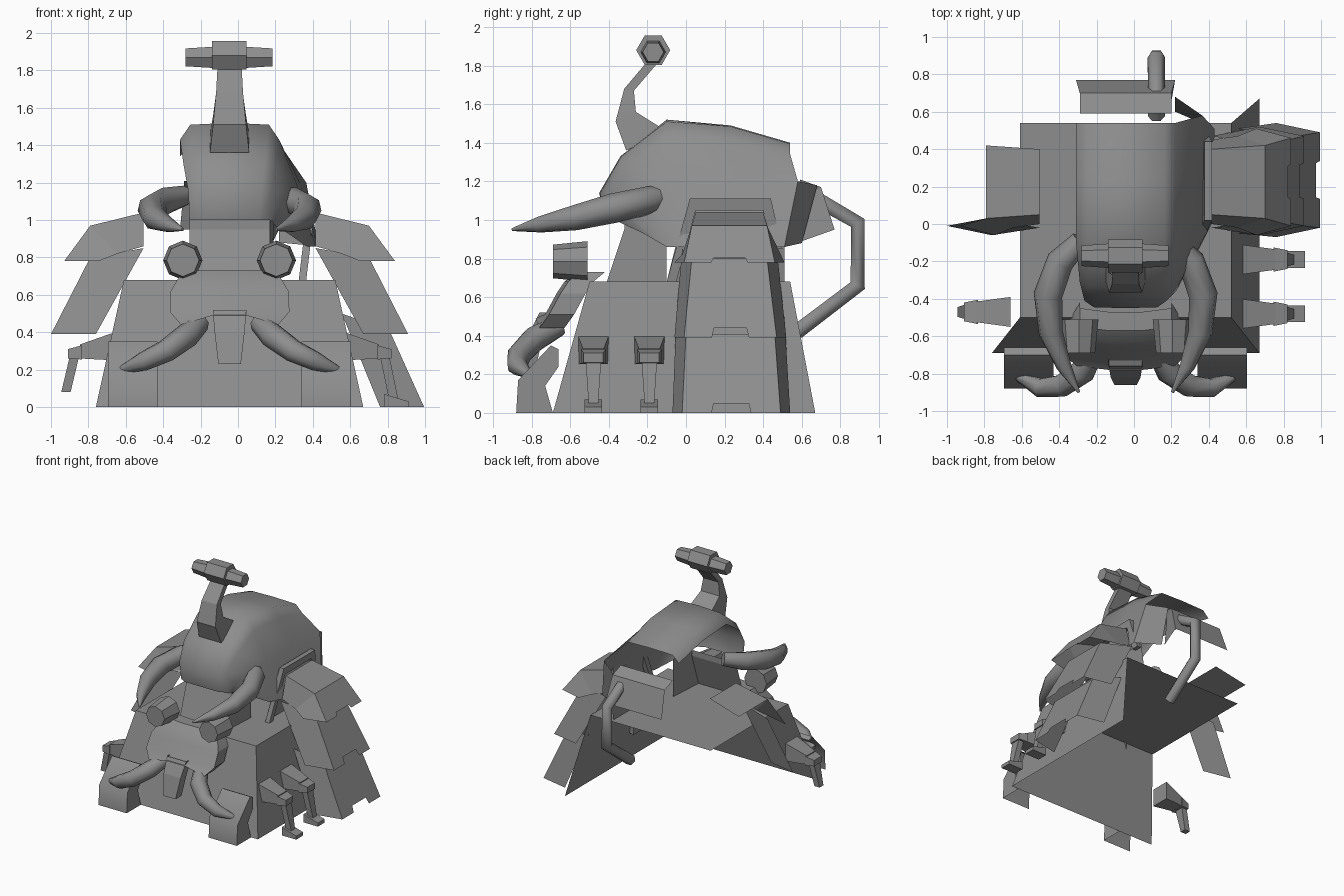
import bpy, bmesh, math
from mathutils import Vector

if "Cube" in bpy.data.objects:
    bpy.data.objects.remove(bpy.data.objects["Cube"])

grey = bpy.data.materials.new("stone grey")
grey.use_nodes = True
COL = (0.27, 0.27, 0.27, 1)
grey.diffuse_color = COL
grey.node_tree.nodes["Principled BSDF"].inputs["Base Color"].default_value = COL

AX = -0.045  # symmetry plane of the machine
SIDES = (("left", 1), ("right", -1))


def finish(ob, smooth):
    ob.data.materials.clear()
    ob.data.materials.append(grey)
    if smooth:
        bpy.ops.object.select_all(action='DESELECT')
        ob.select_set(True)
        bpy.context.view_layer.objects.active = ob
        bpy.ops.object.shade_smooth_by_angle(angle=math.radians(smooth))


def mesh(name, verts, faces, smooth=None):
    me = bpy.data.meshes.new(name)
    me.from_pydata([tuple(v) for v in verts], [], faces)
    ob = bpy.data.objects.new(name, me)
    bpy.context.collection.objects.link(ob)
    bm = bmesh.new()
    bm.from_mesh(me)
    bmesh.ops.recalc_face_normals(bm, faces=bm.faces)
    bm.to_mesh(me)
    bm.free()
    finish(ob, smooth)


def grid(name, rows, smooth=None):
    """Open sheet through rows of equal length."""
    n = len(rows[0])
    faces = [(r * n + i, r * n + i + 1, (r + 1) * n + i + 1, (r + 1) * n + i)
             for r in range(len(rows) - 1) for i in range(n - 1)]
    mesh(name, [v for row in rows for v in row], faces, smooth)


def loft(name, rings):
    """Closed solid through rings of equal length."""
    n, m = len(rings[0]), len(rings)
    faces = [(r * n + i, r * n + (i + 1) % n, (r + 1) * n + (i + 1) % n, (r + 1) * n + i)
             for r in range(m - 1) for i in range(n)]
    faces += [tuple(range(n)), tuple(range((m - 1) * n, m * n))]
    mesh(name, [v for ring in rings for v in ring], faces)


def tube(name, path, radii, res=2, smooth=65):
    """Tapered tube along a path, with 4 + 2 * res sides."""
    cu = bpy.data.curves.new(name, 'CURVE')
    cu.dimensions = '3D'
    cu.bevel_depth, cu.bevel_resolution, cu.use_fill_caps = 1, res, True
    sp = cu.splines.new('POLY')
    sp.points.add(len(path) - 1)
    for p, co, r in zip(sp.points, path, radii):
        p.co, p.radius = (*co, 1), r
    ob = bpy.data.objects.new(name, cu)
    bpy.context.collection.objects.link(ob)
    bpy.ops.object.select_all(action='DESELECT')
    ob.select_set(True)
    bpy.context.view_layer.objects.active = ob
    bpy.ops.object.convert(target='MESH')
    finish(bpy.context.object, smooth)


def mirrored(points, s=1):
    return [(AX + s * x, y, z) for x, y, z in points]


# Base: roof, front wall and one side wall; back and other side stay open
mesh("base_hull",
     mirrored([(-.565, -.5, .68), (.565, -.5, .68), (.565, .54, .68), (-.565, .54, .68),
               (-.715, -.69, 0), (.715, -.69, 0), (.715, .67, 0)]),
     [(0, 1, 2, 3), (4, 5, 1, 0), (5, 6, 2, 1)])

# Front corner feet: bent cover plate and one ragged side plate
FOOT = [(-.88, 0), (-.87, .17), (-.70, .35), (-.66, .33), (-.66, .24), (-.73, .14), (-.69, 0)]
for side, s in SIDES:
    grid(side + "_corner_foot", [mirrored([(.385, y, z), (.65, y, z)], s) for y, z in FOOT[:4]], 55)
    x = .65 if s > 0 else .385
    mesh(side + "_corner_foot_side", mirrored([(x, y, z) for y, z in FOOT], s), [tuple(range(7))])

# Domed head shell, open on one side, beneath and behind
SHELL = [
    [(0, -.42, 1.0), (.16, -.42, 1.0), (.215, -.39, 1.0), (.23, -.35, .99), (.24, -.30, .97)],
    [(0, -.45, 1.14), (.17, -.445, 1.14), (.22, -.41, 1.15), (.27, -.36, 1.08), (.31, -.22, .93)],
    [(0, -.34, 1.33), (.19, -.335, 1.33), (.245, -.31, 1.29), (.32, -.25, 1.15), (.41, -.10, .86)],
    [(0, -.10, 1.52), (.21, -.10, 1.51), (.265, -.10, 1.43), (.36, -.06, 1.19), (.46, 0, .86)],
    [(0, .23, 1.49), (.21, .23, 1.485), (.265, .23, 1.41), (.38, .25, 1.19), (.47, .25, .86)],
    [(0, .54, 1.40), (.21, .54, 1.395), (.265, .54, 1.34), (.41, .58, 1.20), (.475, .51, .86)],
]
grid("head_shell", [mirrored(row[2:0:-1], -1) + mirrored(row) for row in SHELL], 65)
grid("shell_rear_cheek", [mirrored([(.41, .58, 1.20), (.475, .51, .86)]),
                          mirrored([(.265, .68, 1.18), (.265, .60, .88)])])

# Neck beneath the shell, and the inner side plate
grid("neck", [mirrored([(-.215, yf, z), (.215, yf, z), (.235, -.1, z)])
              for yf, z in ((-.41, .68), (-.32, .95), (-.32, 1.0))])
grid("inner_side_plate", [mirrored([(.37, -.10, .68), (.37, .51, .68)]),
                          mirrored([(.40, -.05, .88), (.40, .51, .88)])])

# Collar framing the shoulder armour, leaning outward
COLLAR = [(-.10, .68), (.02, 1.11), (.44, 1.11), (.50, .85), (.44, .85), (.40, 1.05),
          (.05, 1.05), (-.05, .68)]
loft("shoulder_collar", [mirrored([(x + (z - .68) * .12, y, z) for y, z in COLLAR])
                         for x in (.37, .41)])

# Face plate with side skirts, and trunk
PLATE = [(.245, -.45, .73), (.245, -.55, .73), (.28, -.61, .68), (.315, -.65, .62),
         (.32, -.71, .51), (.26, -.76, .44)]
grid("face_plate", [mirrored([(-w, y + .13, z), (-w, y, z), (-.09, y - .02, z + k),
                              (.09, y - .02, z + k), (w, y, z), (w, y + .13, z)])
                    for (w, y, z), k in zip(PLATE, (0, 0, 0, 0, 0, .05))], 20)
grid("trunk", [mirrored([(-w, y + .08, z), (-w, y, z), (w, y, z), (w, y + .08, z)])
               for w, y, z in ((.09, -.76, .52), (.08, -.82, .40), (.06, -.86, .23))])

for side, s in SIDES:
    # Round lamps for eyes
    tube(side + "_eye", mirrored([(.25, -.69, .785), (.25, -.51, .785)], s), (.087, .105), 2, 30)
    # Long upper tusk
    tube(side + "_upper_tusk",
         mirrored([(.24, -.09, 1.13), (.35, -.20, 1.10), (.415, -.38, 1.06), (.40, -.58, 1.01),
                   (.33, -.76, .975), (.25, -.90, .95)], s),
         (.055, .074, .078, .066, .042, .008))
    # Short lower tusk
    tube(side + "_lower_tusk",
         mirrored([(.16, -.66, .45), (.23, -.79, .38), (.34, -.865, .30), (.46, -.875, .245),
                   (.59, -.81, .195)], s),
         (.055, .068, .063, .053, .018))

# Crest horn and the crosswise scope on top
HORN = [(-.31, 1.36, -.10, 1.46, .105), (-.365, 1.51, -.26, 1.56, .088),
        (-.32, 1.68, -.27, 1.67, .072), (-.21, 1.81, -.15, 1.81, .065)]
loft("crest_horn", [mirrored([(-w, y0, z0), (w, y0, z0), (w, y1, z1), (-w, y1, z1)])
                    for y0, z0, y1, z1, w in HORN])
tube("scope_body", [(-.14, -.17, 1.88), (.045, -.17, 1.88)], (.088, .088), 1, 20)
tube("scope_barrels", [(-.28, -.17, 1.87), (-.14, -.17, 1.87), (.045, -.17, 1.87),
                       (.185, -.17, 1.87)], (.055, .065, .065, .055), 1, 20)


def armour(name, outer, inner, spans, s):
    """Bent armour plate: outer strip with a notched hem, and slanted end caps."""
    verts, faces = [], []
    for (xo, zo), (xi, zi), (y0, y1) in zip(outer, inner, spans):
        verts += [(xi, y0 - .05, zi), (xo, y0, zo), (xo, y1, zo), (xi, y1 + .05, zi)]
    n = len(outer)
    for r in range(n - 1):
        a, b = r * 4, r * 4 + 4
        faces.append((a, a + 1, b + 1, b))
        if r < n - 2:
            faces.append((a + 1, a + 2, b + 2, b + 1))
        if s < 0:  # partial plate: top strip and front cap only
            continue
        faces.append((a + 2, a + 3, b + 3, b + 2))
        if r == n - 2:
            p, q, u, v = (Vector(verts[i]) for i in (a + 1, a + 2, b + 1, b + 2))
            k = len(verts)
            for t, up in ((.3, 0), (.32, .12), (.68, .12), (.7, 0)):
                verts.append(tuple(u.lerp(v, t).lerp(p.lerp(q, t), up)))
            faces.append((a + 1, a + 2, b + 2, k + 3, k + 2, k + 1, k, b + 1))
    mesh(name, mirrored(verts, s), faces)


# Overlapping shoulder armour, complete on one side and partial on the other
for side, s in SIDES:
    armour(side + "_armour_upper", [(.46, 1.04), (.745, .97), (.885, .78)],
           [(.46, .86), (.60, .82), (.70, .78)], [(.05, .40), (.03, .42), (-.01, .46)], s)
    armour(side + "_armour_middle", [(.745, .80), (.955, .39)], [(.46, .85), (.715, .39)],
           [(.03, .42), (-.01, .47)], s)
armour("left_armour_lower", [(.855, .41), (1.04, 0)], [(.60, .50), (.805, 0)],
       [(0, .46), (-.02, .49)], 1)


def box_x(a, b, s, yc):
    """Two upright rectangles (x, half depth, low z, high z) to join along x."""
    return [mirrored([(x, yc - h, z0), (x, yc + h, z0), (x, yc + h, z1), (x, yc - h, z1)], s)
            for x, h, z0, z1 in (a, b)]


# Small jointed legs at the sides
for name, s, yc in (("left_front", 1, -.48), ("left_rear", 1, -.19), ("right_front", -1, -.47)):
    loft(name + "_leg_arm", box_x((.615, .08, .25, .40), (.80, .055, .26, .335), s, yc))
    loft(name + "_leg_joint", box_x((.79, .065, .255, .33), (.865, .05, .26, .31), s, yc))
    loft(name + "_leg_shin",
         [mirrored([(x - .025, yc - h, z), (x + .025, yc - h, z), (x + .025, yc + h, z),
                    (x - .025, yc + h, z)], s)
          for x, h, z in ((.83, .04, .27), (.875, .025, .08 if s < 0 else .05))])
    if s > 0:
        loft(name + "_leg_foot", box_x((.825, .045, 0, .07), (.96, .045, 0, .03), s, yc))

# Rear hood and its pipe
HOOD = [(.245, .59, 1.21), (.245, .70, 1.17), (.265, .77, .95)]
grid("rear_hood", [mirrored([(-w, y, z), (w, y, z), (w - .03, .60, min(z, 1.19) - .06)])
                   for w, y, z in HOOD])
tube("rear_pipe", [(.12, .69, 1.10), (.12, .89, .985), (.12, .89, .66), (.12, .575, .42)],
     (.045, .047, .047, .045), 1)
